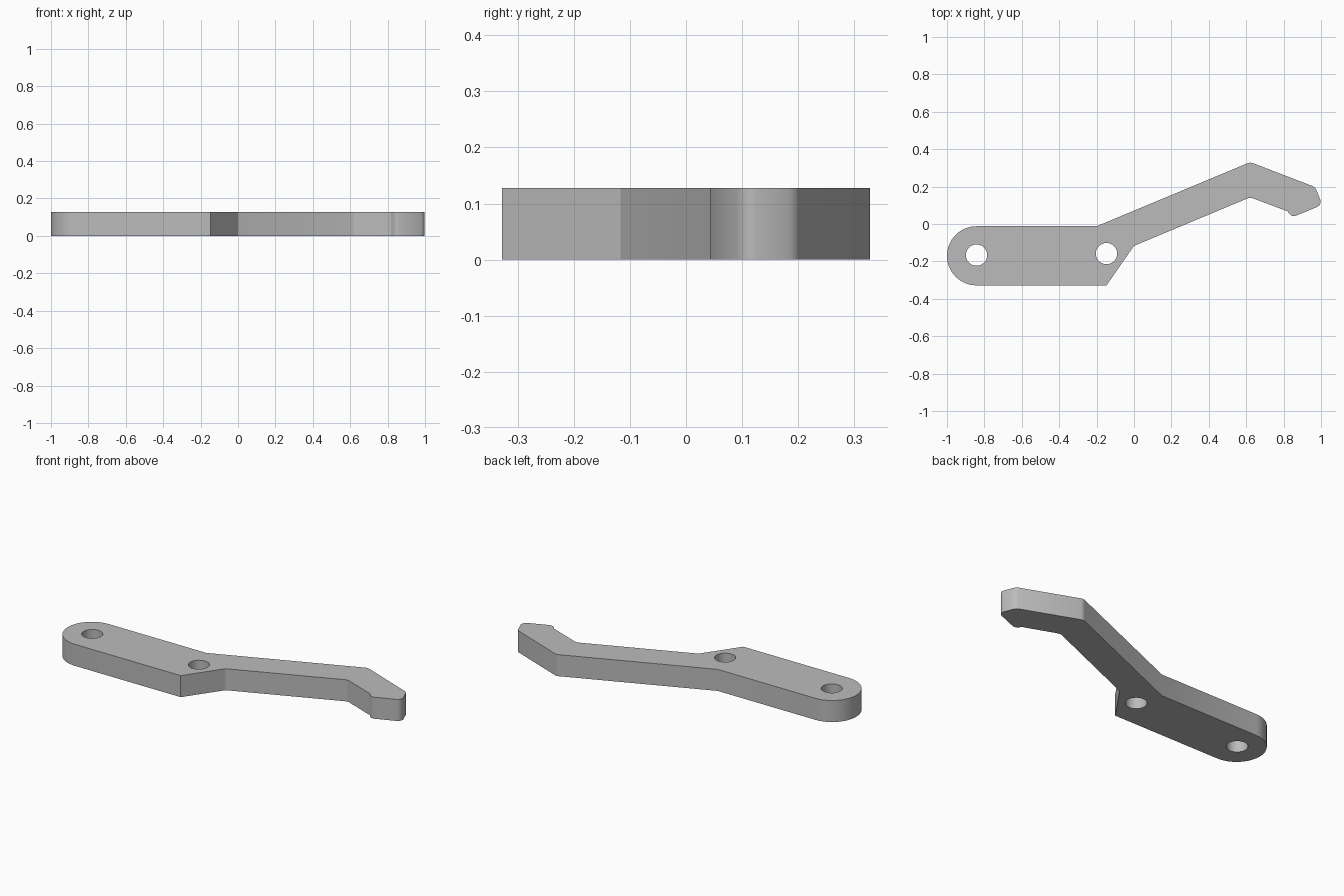
import bpy
import bmesh
from math import pi, cos, sin, radians

if "Cube" in bpy.data.objects:
    bpy.data.objects.remove(bpy.data.objects["Cube"], do_unlink=True)

HEIGHT = 0.128
END_X, END_Y, END_R = -0.842, -0.17, 0.158

grey = bpy.data.materials.new("plain grey")
grey.use_nodes = True
colour = (0.5, 0.5, 0.5, 1)
grey.diffuse_color = colour
grey.node_tree.nodes["Principled BSDF"].inputs["Base Color"].default_value = colour


def extrude_outline(name, points, bottom, top):
    """Make a solid prism from a counter-clockwise outline."""
    bm = bmesh.new()
    face = bm.faces.new([bm.verts.new((x, y, bottom)) for x, y in points])
    new = bmesh.ops.extrude_face_region(bm, geom=[face])["geom"]
    verts = [v for v in new if isinstance(v, bmesh.types.BMVert)]
    bmesh.ops.translate(bm, verts=verts, vec=(0, 0, top - bottom))
    bmesh.ops.recalc_face_normals(bm, faces=bm.faces)
    mesh = bpy.data.meshes.new(name)
    bm.to_mesh(mesh)
    bm.free()
    mesh.materials.append(grey)
    obj = bpy.data.objects.new(name, mesh)
    bpy.context.collection.objects.link(obj)
    return obj


def arc(cx, cy, r, start, end, steps):
    return [(cx + r * cos(start + (end - start) * i / steps),
             cy + r * sin(start + (end - start) * i / steps))
            for i in range(steps + 1)]


# Lever: rounded pivot end, straight body, angled arm and hooked tip
outline = arc(END_X, END_Y, END_R, pi / 2, pi * 1.5, 32)
outline += [
    (-0.147, -0.328), (0.0, -0.117),                    # heel
    (0.61, 0.138), (0.622, 0.14), (0.634, 0.138),       # inside of the bend
    (0.807, 0.073), (0.819, 0.069), (0.826, 0.061),     # hook notch
    (0.834, 0.051), (0.845, 0.044), (0.861, 0.043),
    (0.978, 0.09), (0.99, 0.099), (0.997, 0.111), (0.998, 0.125),
    (0.975, 0.183), (0.968, 0.194), (0.957, 0.202),     # tip
    (0.634, 0.326), (0.622, 0.328), (0.61, 0.326),      # outside of the bend
    (-0.2, -0.012),
]
lever = extrude_outline("lever", outline, 0, HEIGHT)

# Pin holes
cutters = []
for label, x, y in (("end", END_X, -0.166), ("middle", -0.147, -0.158)):
    circle = arc(x, y, 0.057, 0, 2 * pi, 40)[:-1]
    cutter = extrude_outline(label + "_hole_cutter", circle, -0.1, HEIGHT + 0.1)
    cutter.hide_render = True
    cutters.append(cutter)
    cut = lever.modifiers.new(label + "_hole", "BOOLEAN")
    cut.operation = "DIFFERENCE"
    cut.solver = "EXACT"
    cut.object = cutter

# Bake the holes and drop the cutters
bpy.ops.object.select_all(action="DESELECT")
lever.select_set(True)
bpy.context.view_layer.objects.active = lever
for name in [m.name for m in lever.modifiers]:
    bpy.ops.object.modifier_apply(modifier=name)
for cutter in cutters:
    bpy.data.objects.remove(cutter, do_unlink=True)
bpy.ops.object.shade_smooth_by_angle(angle=radians(30))
